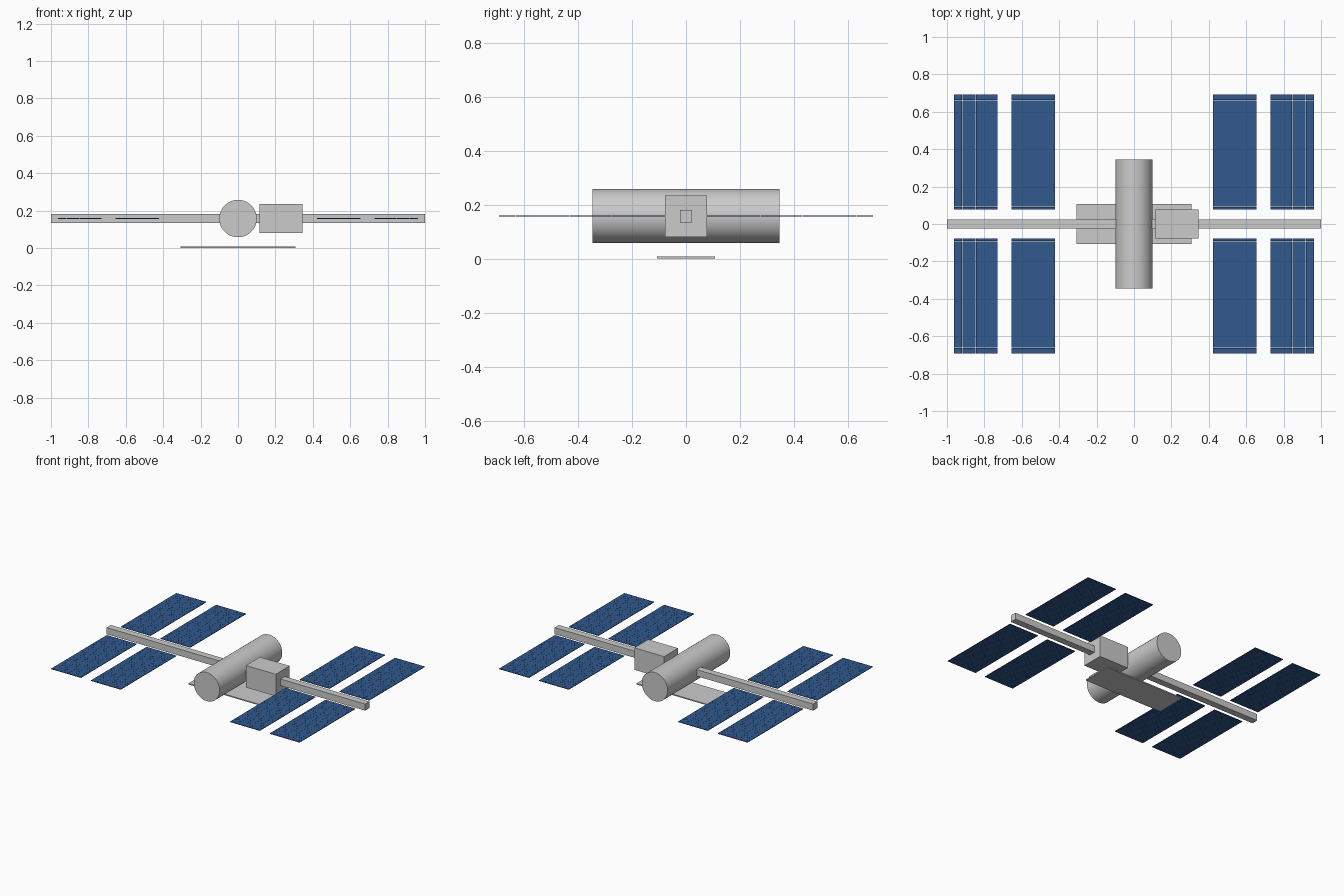
import bpy
import math

if "Cube" in bpy.data.objects:
    bpy.data.objects.remove(bpy.data.objects["Cube"])

U = 1 / 13            # design unit: the truss is 26 units long
ZC = 2.05 * U         # height of the station axis

blue = bpy.data.materials.new("solar_blue")
blue.diffuse_color = (0.03, 0.1, 0.27, 1)
blue.use_nodes = True
blue.node_tree.nodes["Principled BSDF"].inputs["Base Color"].default_value = blue.diffuse_color


def box(name, size, loc):
    bpy.ops.mesh.primitive_cube_add(size=1, location=loc)
    ob = bpy.context.object
    ob.name = name
    ob.scale = size
    bpy.ops.object.transform_apply(location=False, rotation=False, scale=True)
    return ob


# main truss along x
box("truss", (26 * U, 0.6 * U, 0.6 * U), (0, 0, ZC))

# main pressurised module along y
bpy.ops.mesh.primitive_cylinder_add(vertices=64, radius=1.3 * U, depth=9 * U,
                                    location=(0, 0, ZC),
                                    rotation=(math.pi / 2, 0, 0))
bpy.context.object.name = "main_module"
bpy.ops.object.shade_smooth_by_angle(angle=math.radians(30))

# side laboratory box
box("side_module", (3 * U, 2 * U, 2 * U), (3 * U, 0, ZC))

# flat radiator plate underneath
box("radiator", (8 * U, 2.8 * U, 0.1 * U), (0, 0, 0.05 * U))

# solar wings, each an array of thin cells with hairline gaps
W, L, NX, NY, GAP = 3 * U, 8 * U, 16, 40, 0.0002
px, py = W / NX, L / NY
for x in (-11, -7, 7, 11):
    for y in (-5, 5):
        corner = (x * U - W / 2 + px / 2, y * U - L / 2 + py / 2, ZC)
        wing = box("solar_wing", (px - GAP, py - GAP, 0.05 * U), corner)
        wing.data.materials.append(blue)
        for count, step in ((NX, (px, 0, 0)), (NY, (0, py, 0))):
            arr = wing.modifiers.new("cells", 'ARRAY')
            arr.count = count
            arr.use_relative_offset = False
            arr.use_constant_offset = True
            arr.constant_offset_displace = step
